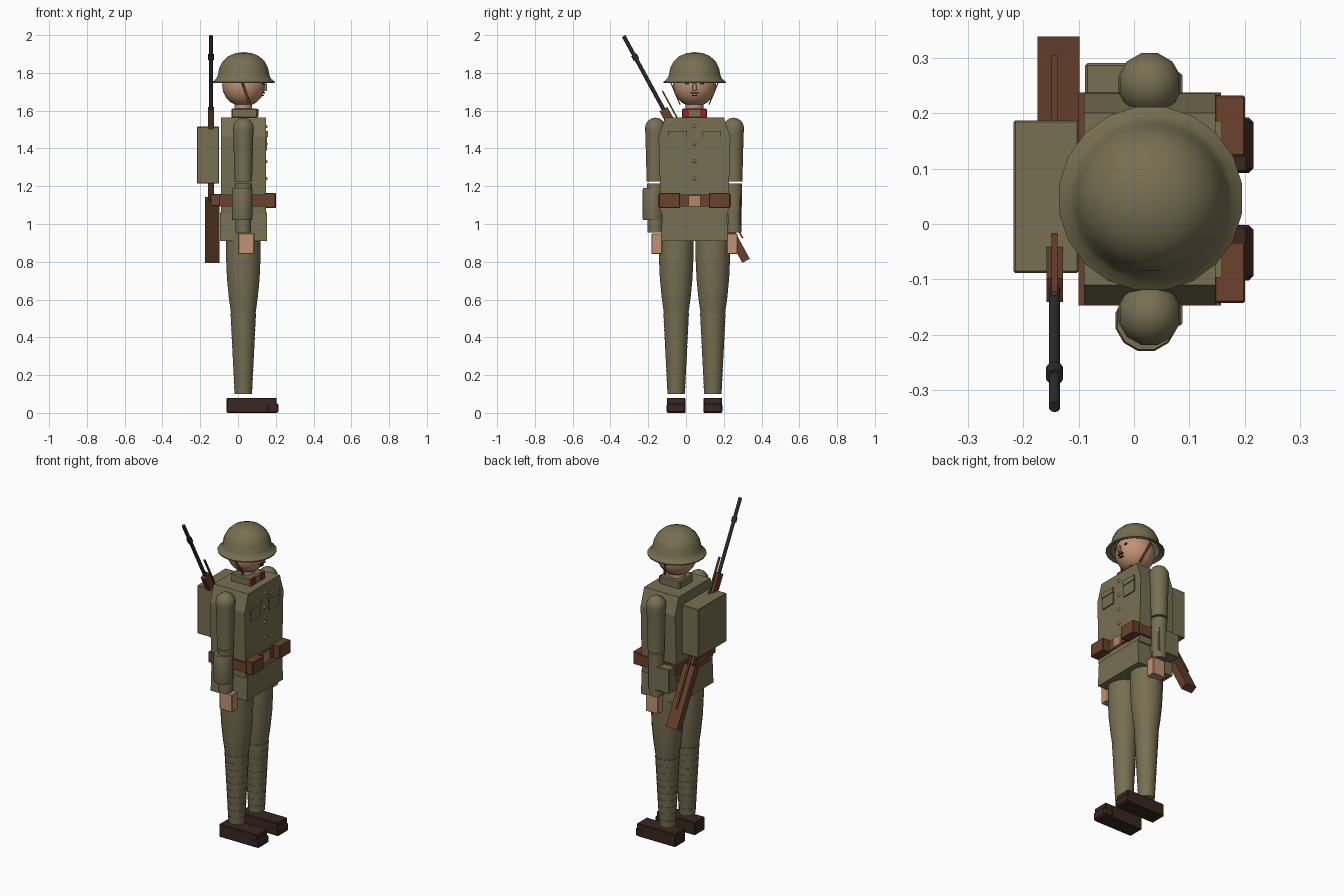
import bpy, bmesh, math
from mathutils import Vector, Matrix

if "Cube" in bpy.data.objects:
    bpy.data.objects.remove(bpy.data.objects["Cube"])

CX, CY = 0.028, 0.045      # body axis; the figure faces +x


def mat(name, r, g, b):
    m = bpy.data.materials.new(name)
    m.diffuse_color = (r, g, b, 1)
    m.use_nodes = True
    m.node_tree.nodes["Principled BSDF"].inputs["Base Color"].default_value = m.diffuse_color
    return m


OLIVE = mat("olive_cloth", 0.185, 0.16, 0.085)
SKIN = mat("skin", 0.53, 0.29, 0.175)
LEATHER = mat("brown_leather", 0.145, 0.055, 0.026)
WOOD = mat("stock_wood", 0.13, 0.05, 0.025)
BOOT = mat("dark_boot", 0.04, 0.02, 0.014)
METAL = mat("gun_metal", 0.024, 0.024, 0.026)
RED = mat("red_tab", 0.33, 0.015, 0.017)
BRASS = mat("copper_brass", 0.45, 0.24, 0.125)


def finish(bm, name, material, smooth=0):
    bmesh.ops.recalc_face_normals(bm, faces=bm.faces)
    me = bpy.data.meshes.new(name)
    bm.to_mesh(me)
    bm.free()
    ob = bpy.data.objects.new(name, me)
    bpy.context.collection.objects.link(ob)
    me.materials.append(material)
    if smooth:
        bpy.ops.object.select_all(action='DESELECT')
        ob.select_set(True)
        bpy.context.view_layer.objects.active = ob
        bpy.ops.object.shade_smooth_by_angle(angle=math.radians(smooth))
    return ob


def box(name, x, y, z, material, bevel=0.0):
    bm = bmesh.new()
    bmesh.ops.create_cube(bm, size=1)
    for v in bm.verts:
        v.co = [(a + b) / 2 + c * (b - a) for (a, b), c in zip((x, y, z), v.co)]
    if bevel:
        bmesh.ops.bevel(bm, geom=bm.edges[:], offset=bevel, segments=1, affect='EDGES')
    return finish(bm, name, material)


def lathe(name, profile, cx, cy, material, sides=16, smooth=35):
    """Revolve (radius, z) points about a vertical axis, capping open ends."""
    bm = bmesh.new()
    rings = []
    for r, z in profile:
        if r == 0:
            rings.append([bm.verts.new((cx, cy, z))])
        else:
            rings.append([bm.verts.new((cx + r * math.cos(t), cy + r * math.sin(t), z))
                          for t in (2 * math.pi * (i + 0.5) / sides for i in range(sides))])
    for a, b in zip(rings, rings[1:]):
        for i in range(sides):
            j = (i + 1) % sides
            quad = [a[i % len(a)], a[j % len(a)], b[j % len(b)], b[i % len(b)]]
            bm.faces.new(list(dict.fromkeys(quad)))
    for ring in (rings[0], rings[-1]):
        if len(ring) > 1:
            bm.faces.new(ring)
    return finish(bm, name, material, smooth)


def prism(name, outline, x0, x1, material):
    """Extrude a (y, z) outline along x."""
    bm = bmesh.new()
    f = bm.faces.new([bm.verts.new((x0, y, z)) for y, z in outline])
    ext = bmesh.ops.extrude_face_region(bm, geom=[f])['geom']
    bmesh.ops.translate(bm, vec=(x1 - x0, 0, 0),
                        verts=[g for g in ext if isinstance(g, bmesh.types.BMVert)])
    return finish(bm, name, material)


def beam(name, p, q, w, d, material):
    """Straight bar from p to q, w wide (x-ish) and d deep."""
    p, q = Vector(p), Vector(q)
    axis = (q - p).normalized()
    side = (Vector((1, 0, 0)) - axis * axis.x).normalized()
    rot = Matrix((side, axis.cross(side), axis)).transposed()
    bm = bmesh.new()
    bmesh.ops.create_cube(bm, size=1)
    for v in bm.verts:
        v.co = rot @ Vector((v.co.x * w, v.co.y * d, v.co.z * (q - p).length)) + (p + q) / 2
    return finish(bm, name, material)


def rod(name, p, q, r, material, sides=10):
    p, q = Vector(p), Vector(q)
    bm = bmesh.new()
    bmesh.ops.create_cone(bm, cap_ends=True, segments=sides, radius1=r, radius2=r,
                          depth=(q - p).length)
    rot = (q - p).to_track_quat('Z', 'Y').to_matrix().to_4x4()
    bm.transform(Matrix.Translation((p + q) / 2) @ rot)
    return finish(bm, name, material, 40)


# Legs, arms and everything that comes in pairs
for s, side in ((-1, "right"), (1, "left")):
    y = CY + s * 0.097
    box(side + "_boot", (-0.06, 0.205), (y - 0.049, y + 0.049), (0, 0.08), BOOT, 0.004)
    box(side + "_toe_cap", (0.15, 0.215), (y - 0.05, y + 0.05), (0, 0.05), BOOT, 0.008)
    wraps = []
    for i in range(10):                      # puttee windings
        z, r = 0.10 + i * 0.043, 0.046 + i * 0.0022
        wraps += [(r, z), (r + 0.004, z + 0.043)]
    lathe(side + "_puttee", wraps, CX, y, OLIVE, 16, 25)
    lathe(side + "_breeches", [(0.066, 0.525), (0.078, 0.61), (0.088, 0.71),
                               (0.093, 0.82), (0.093, 0.95)], CX, y, OLIVE)
    # arm
    y = CY + s * 0.207
    dome = [(0.058 * math.cos(a), 1.505 + 0.058 * math.sin(a))
            for a in (math.radians(d) for d in (0, 22, 45, 68))] + [(0, 1.563)]
    lathe(side + "_upper_arm", [(0.048, 1.225), (0.055, 1.48)] + dome, CX, y, OLIVE, 12)
    lathe(side + "_forearm", [(0.042, 0.955), (0.047, 1.215)], CX, y, OLIVE, 12)
    y = CY + s * 0.2
    box(side + "_hand", (0.0, 0.087), (y - 0.028, y + 0.028), (0.84, 0.95), SKIN, 0.004)
    # chest pocket, flap and belt pouch
    y = CY + s * 0.092
    box(side + "_pocket", (0.14, 0.154), (y - 0.046, y + 0.046), (1.39, 1.485), OLIVE)
    box(side + "_pocket_flap", (0.14, 0.159), (y - 0.049, y + 0.049), (1.46, 1.492), OLIVE)
    y = CY + s * 0.132
    box(side + "_ammo_pouch", (0.145, 0.2), (y - 0.055, y + 0.055), (1.085, 1.165), LEATHER, 0.003)
    # collar tab, chin strap, ear
    y = CY + s * 0.046
    box(side + "_collar_tab", (0.1, 0.108), (y - 0.018, y + 0.018), (1.57, 1.61), RED)
    beam(side + "_chin_strap", (0.02, CY + s * 0.128, 1.755), (0.06, CY + s * 0.078, 1.635),
         0.014, 0.006, LEATHER)
    y = CY + s * 0.04
    box(side + "_eye", (0.122, 0.138), (y - 0.01, y + 0.01), (1.738, 1.748), BOOT)

# Tunic
prism("tunic_body", [(CY - 0.178, 1.05), (CY + 0.178, 1.05), (CY + 0.19, 1.46),
                     (CY + 0.155, 1.565), (CY - 0.155, 1.565), (CY - 0.19, 1.46)],
      -0.09, 0.147, OLIVE)
prism("tunic_skirt", [(CY - 0.178, 0.91), (CY + 0.178, 0.91), (CY + 0.17, 1.06),
                      (CY - 0.17, 1.06)], -0.095, 0.153, OLIVE)
box("collar", (-0.035, 0.103), (CY - 0.066, CY + 0.066), (1.56, 1.612), OLIVE, 0.006)
for i in range(4):
    bm = bmesh.new()
    bmesh.ops.create_uvsphere(bm, u_segments=8, v_segments=6, radius=0.009)
    bm.transform(Matrix.Translation((0.148, CY, 1.24 + i * 0.092)))
    finish(bm, "button_%d" % (i + 1), BRASS, 50)

# Belt and the gear hanging from it
box("belt", (-0.1, 0.157), (CY - 0.192, CY + 0.192), (1.092, 1.155), LEATHER)
box("belt_buckle", (0.15, 0.165), (CY - 0.031, CY + 0.031), (1.092, 1.15), BRASS)
box("rear_pouch", (-0.145, -0.09), (CY - 0.07, CY + 0.07), (1.095, 1.16), LEATHER, 0.003)
lathe("canteen", [(0.054, 1.02), (0.057, 1.03), (0.057, 1.18), (0.054, 1.19)],
      0.022, -0.174, OLIVE, 12)
box("haversack", (-0.088, 0.06), (0.2, 0.29), (0.995, 1.145), OLIVE, 0.004)
box("backpack", (-0.217, -0.1), (-0.088, 0.187), (1.215, 1.515), OLIVE, 0.003)

# Head
lathe("neck", [(0.048, 1.55), (0.048, 1.66)], CX, CY, SKIN, 12)
bm = bmesh.new()
bmesh.ops.create_uvsphere(bm, u_segments=16, v_segments=10, radius=0.114)
bm.transform(Matrix.Translation((CX + 0.002, CY, 1.735)))
finish(bm, "head", SKIN, 40)
box("nose", (0.13, 0.153), (CY - 0.01, CY + 0.01), (1.705, 1.745), SKIN, 0.003)
box("moustache", (0.125, 0.142), (CY - 0.02, CY + 0.02), (1.692, 1.699), BOOT)
box("mouth", (0.12, 0.137), (CY - 0.013, CY + 0.013), (1.677, 1.682), BOOT)

# Helmet: outer dome, rolled brim and inner shell
lathe("helmet", [(0, 1.91), (0.045, 1.904), (0.083, 1.888), (0.113, 1.86), (0.131, 1.825),
                 (0.139, 1.785), (0.148, 1.768), (0.167, 1.753), (0.166, 1.746),
                 (0.14, 1.757), (0.128, 1.79), (0.1, 1.85), (0, 1.885)],
      CX + 0.002, CY + 0.001, OLIVE, 20, 40)

# Rifle slung diagonally across the back
RX = -0.143
MUZZLE, BUTT = Vector((RX, -0.33, 1.995)), Vector((RX, 0.318, 0.805))


def along(t, dx=0.0, dy=0.0):
    return MUZZLE.lerp(BUTT, t) + Vector((dx, dy, 0))


rod("rifle_barrel", along(0), along(0.75), 0.0105, METAL)
rod("rifle_front_band", along(0.083), along(0.105), 0.016, METAL)
beam("rifle_fore_end", along(0.325), along(0.72), 0.03, 0.048, WOOD)
rod("rifle_receiver", along(0.64), along(0.76), 0.016, METAL)
beam("rifle_stock", along(0.725, 0.007), along(1.0, 0.007), 0.076, 0.045, WOOD)
beam("rifle_sling", (RX, -0.125, 1.705), (RX, 0.3, 0.925), 0.011, 0.008, LEATHER)
